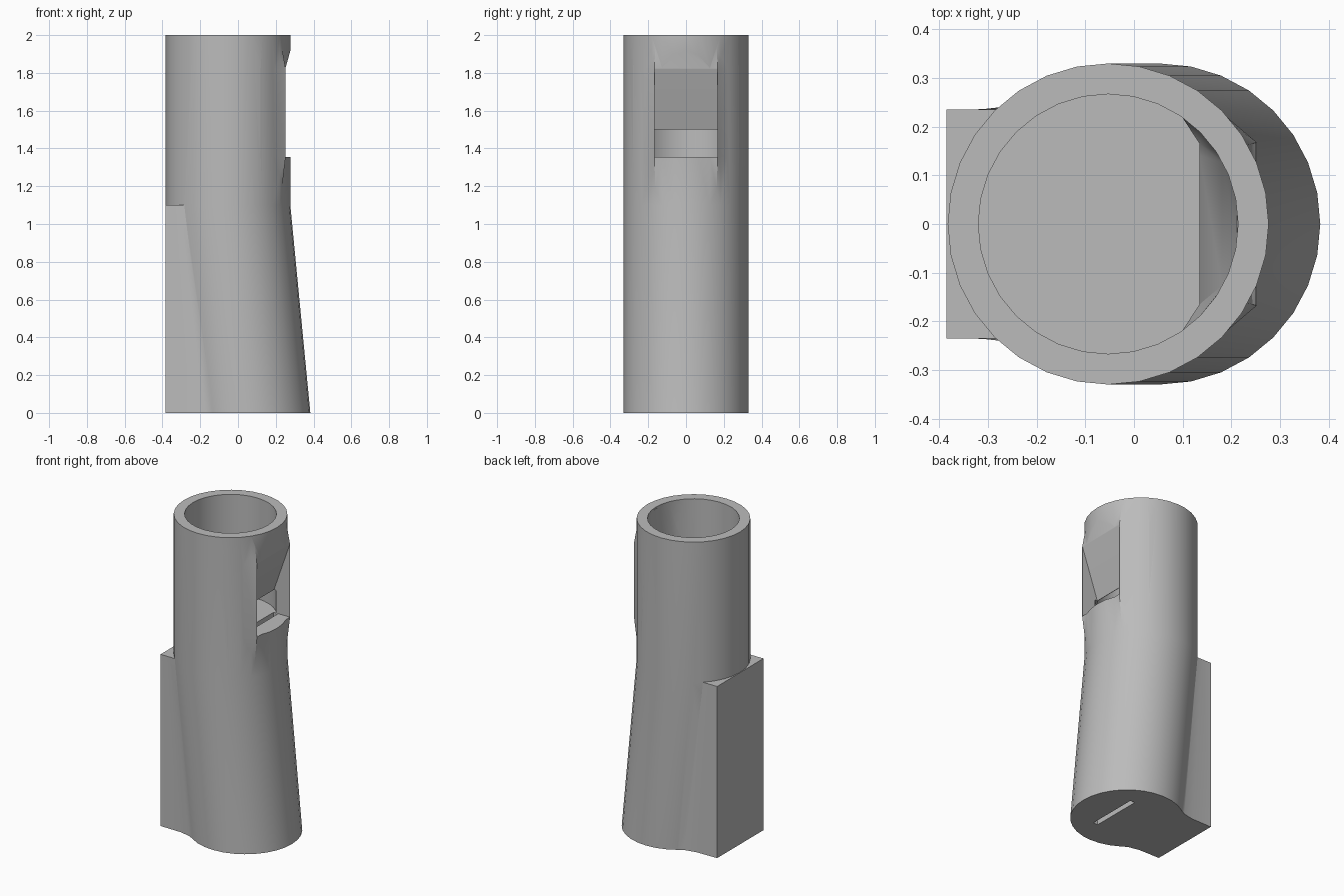
import bpy, bmesh, math

cube = bpy.data.objects.get("Cube")
if cube:
    bpy.data.objects.remove(cube)

TOP_X, FOOT_X, RADIUS, BORE = -0.053, 0.053, 0.33, 0.267
BEND, FLOOR, LIP, HALF = 1.1, 1.355, 1.5, 0.167

grey = bpy.data.materials.new("plain grey")
grey.use_nodes = True
grey.diffuse_color = (0.5, 0.5, 0.5, 1)
grey.node_tree.nodes["Principled BSDF"].inputs["Base Color"].default_value = (0.5, 0.5, 0.5, 1)


def loft(name, rings):
    """Closed solid through a list of equal rings of 3D points."""
    bm = bmesh.new()
    loops = [[bm.verts.new(p) for p in ring] for ring in rings]
    for a, b in zip(loops, loops[1:]):
        for i in range(len(a)):
            j = (i + 1) % len(a)
            bm.faces.new((a[i], a[j], b[j], b[i]))
    bm.faces.new(loops[0][::-1])
    bm.faces.new(loops[-1])
    bmesh.ops.recalc_face_normals(bm, faces=bm.faces)
    mesh = bpy.data.meshes.new(name)
    bm.to_mesh(mesh)
    bm.free()
    mesh.materials.append(grey)
    obj = bpy.data.objects.new(name, mesh)
    bpy.context.collection.objects.link(obj)
    return obj


def circle(cx, r, z, n=32):
    return [(cx + r * math.cos(2 * math.pi * i / n),
             r * math.sin(2 * math.pi * i / n), z) for i in range(n)]


def mirrored(half, z):
    """Ring from (x, y) points on the +y side, mirrored to -y."""
    return [(x, y, z) for x, y in half] + [(x, -y, z) for x, y in half[::-1]]


def prism(name, profile, half_width):
    """Side profile of (x, z) points, extruded across y."""
    return loft(name, [[(x, y, z) for x, z in profile] for y in (-half_width, half_width)])


def combine(target, tool, operation):
    mod = target.modifiers.new(operation.lower(), 'BOOLEAN')
    mod.object, mod.operation, mod.solver = tool, operation, 'EXACT'
    bpy.context.view_layer.objects.active = target
    bpy.ops.object.modifier_apply(modifier=mod.name)
    bpy.data.objects.remove(tool)


# Body: upright tube on a leaning foot
body = loft("whistle_body", [circle(FOOT_X, RADIUS, 0), circle(TOP_X, RADIUS, BEND),
                             circle(TOP_X, RADIUS, 2)])

# Back block, flaring into the foot
block = loft("back_block", [
    mirrored([(-0.385, 0.235), (-0.24, 0.237), (-0.17, 0.252), (-0.1, 0.288), (0.0, 0.25)], 0),
    mirrored([(-0.385, 0.235), (-0.32, 0.235), (-0.28, 0.235), (-0.2, 0.235), (-0.1, 0.2)], BEND)])
combine(body, block, 'UNION')

# Raised cheeks beside the window, fading into the tube
sunk = [(0.225, 0.16), (0.11, 0.27), (-0.05, 0.2)]
proud = [(0.252, HALF + 0.001), (0.12, 0.28), (-0.05, 0.2)]
cheeks = loft("window_cheeks", [mirrored(sunk, 1.12), mirrored(proud, FLOOR),
                                mirrored(proud, 1.82), mirrored(sunk, 1.98)])
combine(body, cheeks, 'UNION')

# Bore, narrowed by the sloping inner side of the lip
bore = loft("bore_cutter", [circle(TOP_X, BORE, FLOOR), circle(TOP_X, BORE, 2.1)])
lining = loft("lip_lining", [
    mirrored([(0.135, 0.165), (0.092, 0.23), (0.35, 0.3)], LIP),
    mirrored([(0.212, 0.1), (0.15, 0.23), (0.35, 0.3)], 1.99)])
combine(bore, lining, 'DIFFERENCE')
combine(body, bore, 'DIFFERENCE')

# Window with its ramp down to the sharp lip
window = prism("window_cutter", [(0.5, FLOOR), (0.1, FLOOR), (0.1, LIP), (0.138, LIP),
                                 (0.25, 1.82), (0.278, 1.92), (0.5, 1.92)], HALF)
combine(body, window, 'DIFFERENCE')

# Windway slot up through the foot
slot = prism("windway_cutter", [(0.135, -0.1), (0.168, -0.1), (0.168, 1.4), (0.135, 1.4)], HALF)
combine(body, slot, 'DIFFERENCE')

# Smooth round surfaces, crisp cut edges
bpy.ops.object.select_all(action='DESELECT')
body.select_set(True)
bpy.context.view_layer.objects.active = body
bpy.ops.object.shade_smooth_by_angle(angle=math.radians(30))
